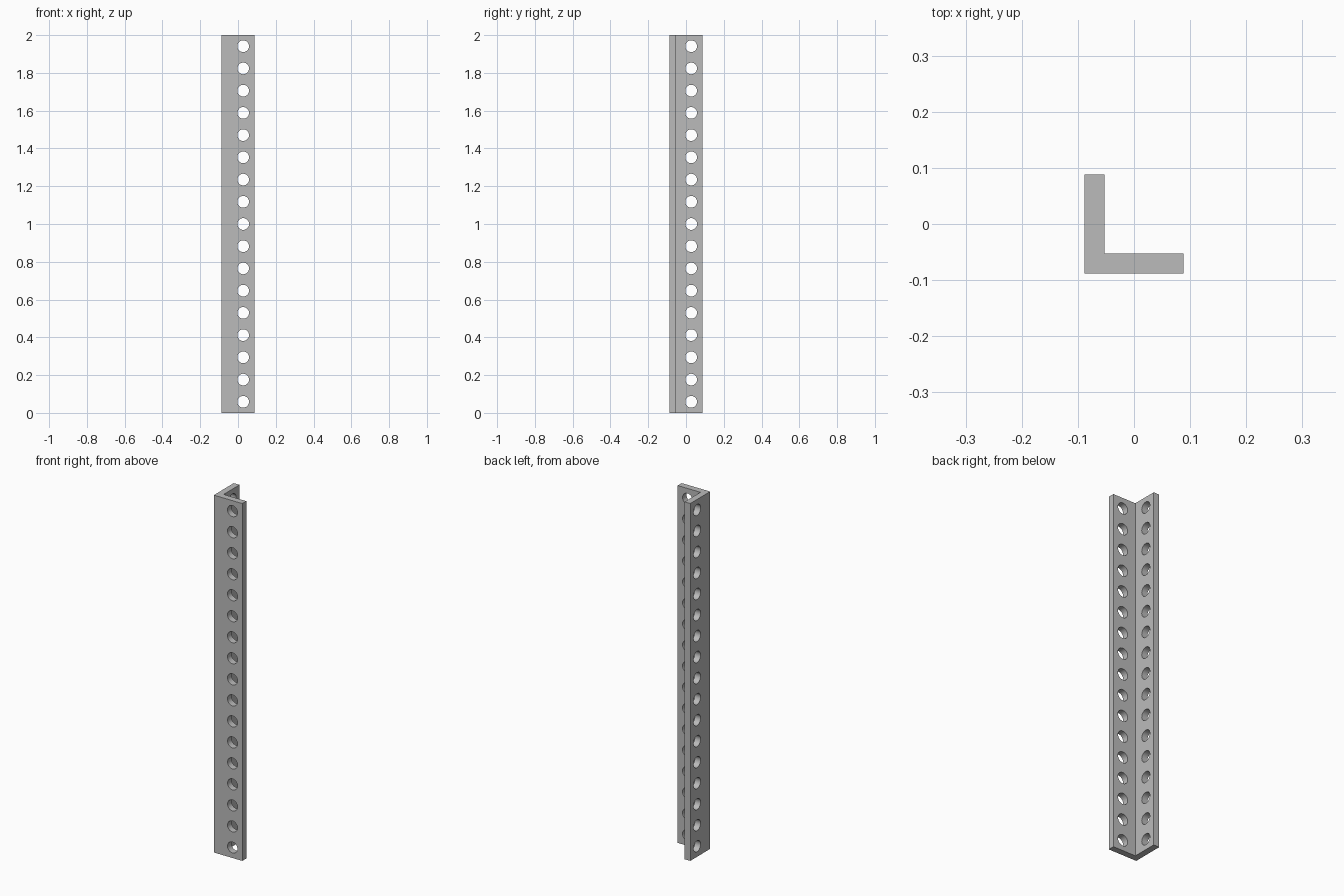
import bpy
import bmesh
import math
from mathutils import Matrix, Vector

HALF = 0.088        # half the flange width
THICK = 0.0355      # flange thickness
HEIGHT = 2.0
HOLES = 17
HOLE_RADIUS = 0.031
HOLE_OFFSET = 0.0275

cube = bpy.data.objects.get("Cube")
if cube:
    bpy.data.objects.remove(cube, do_unlink=True)


def make_object(name, bm):
    bmesh.ops.recalc_face_normals(bm, faces=bm.faces)
    mesh = bpy.data.meshes.new(name)
    bm.to_mesh(mesh)
    bm.free()
    obj = bpy.data.objects.new(name, mesh)
    bpy.context.collection.objects.link(obj)
    return obj


# Plain grey metal
grey = bpy.data.materials.new("grey metal")
grey.use_nodes = True
colour = (0.5, 0.5, 0.5, 1.0)
grey.diffuse_color = colour
grey.node_tree.nodes["Principled BSDF"].inputs["Base Color"].default_value = colour

# L-shaped profile extruded upwards
inner = THICK - HALF
profile = [(-HALF, -HALF), (HALF, -HALF), (HALF, inner),
           (inner, inner), (inner, HALF), (-HALF, HALF)]
bm = bmesh.new()
base = bm.faces.new([bm.verts.new((x, y, 0)) for x, y in profile])
top = bmesh.ops.extrude_face_region(bm, geom=[base])["geom"]
bmesh.ops.translate(bm, vec=(0, 0, HEIGHT),
                    verts=[v for v in top if isinstance(v, bmesh.types.BMVert)])
angle_bar = make_object("angle_bar", bm)
angle_bar.data.materials.append(grey)

# One row of hole cutters through each flange
bm = bmesh.new()
middle = THICK / 2 - HALF
pitch = HEIGHT / HOLES
rows = [(HOLE_OFFSET, middle, "X"), (middle, HOLE_OFFSET, "Y")]
for x, y, axis in rows:
    for i in range(HOLES):
        place = Matrix.Translation(Vector((x, y, (i + 0.5) * pitch)))
        bmesh.ops.create_cone(bm, cap_ends=True, segments=32,
                              radius1=HOLE_RADIUS, radius2=HOLE_RADIUS,
                              depth=THICK * 1.6,
                              matrix=place @ Matrix.Rotation(math.pi / 2, 4, axis))
cutter = make_object("hole_cutter", bm)
cutter.data.materials.append(grey)
cutter.hide_render = True

# Cut the holes, then drop the cutter
bpy.ops.object.select_all(action="DESELECT")
bpy.context.view_layer.objects.active = angle_bar
angle_bar.select_set(True)
cut = angle_bar.modifiers.new("holes", "BOOLEAN")
cut.operation = "DIFFERENCE"
cut.solver = "EXACT"
cut.object = cutter
bpy.ops.object.modifier_apply(modifier=cut.name)
bpy.data.objects.remove(cutter, do_unlink=True)

# Round hole walls, crisp edges
bpy.ops.object.shade_smooth_by_angle(angle=math.radians(30))
